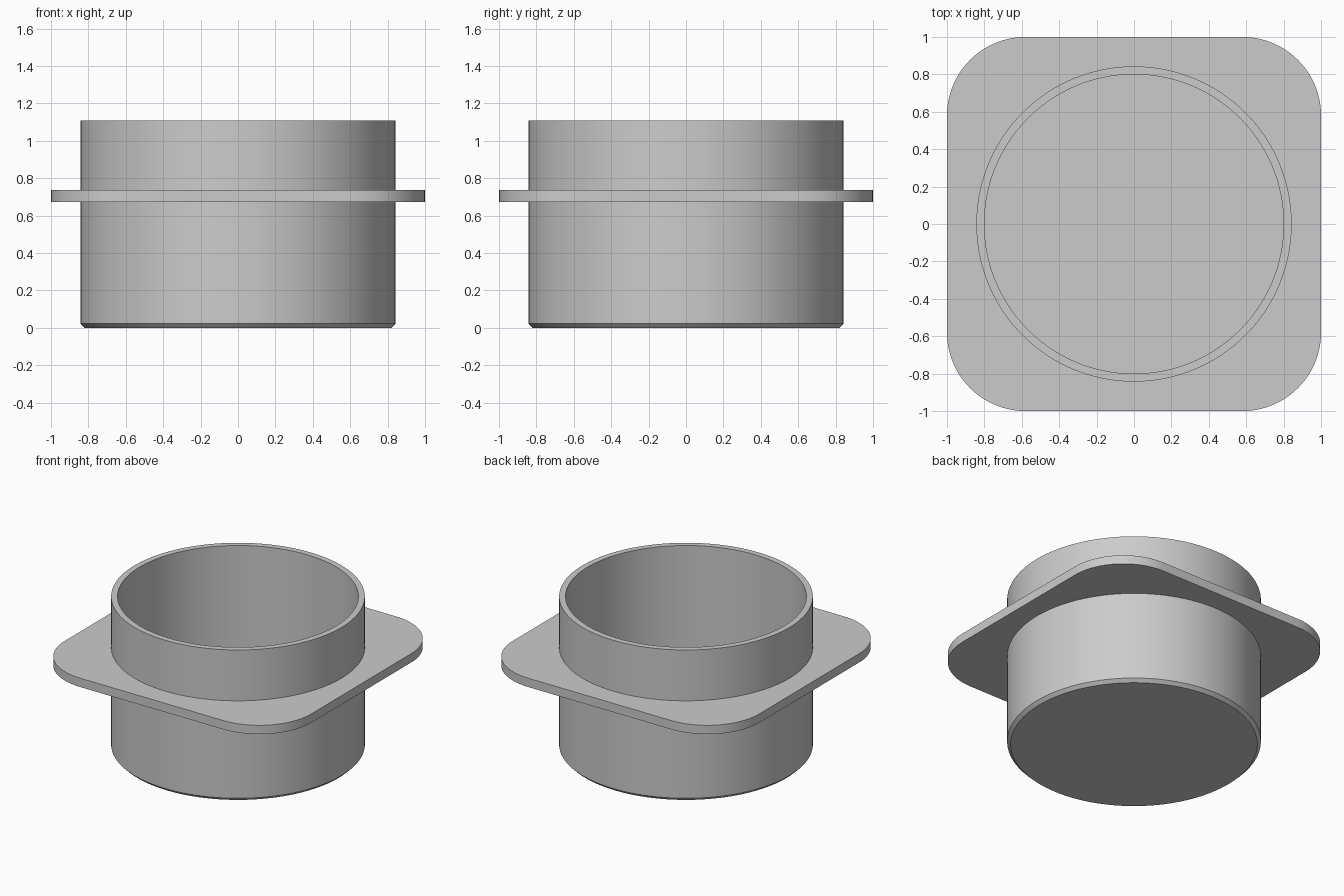
import bpy, bmesh
from math import sin, cos, pi, radians
from mathutils import Vector

cube = bpy.data.objects.get("Cube")
if cube:
    bpy.data.objects.remove(cube, do_unlink=True)

grey = bpy.data.materials.new("light grey")
grey.use_nodes = True
colour = (0.6, 0.6, 0.6, 1)
grey.diffuse_color = colour
grey.node_tree.nodes["Principled BSDF"].inputs["Base Color"].default_value = colour


def finish(name, bm):
    bmesh.ops.recalc_face_normals(bm, faces=bm.faces)
    mesh = bpy.data.meshes.new(name)
    bm.to_mesh(mesh)
    bm.free()
    mesh.materials.append(grey)
    obj = bpy.data.objects.new(name, mesh)
    bpy.context.collection.objects.link(obj)
    bpy.ops.object.select_all(action='DESELECT')
    obj.select_set(True)
    bpy.context.view_layer.objects.active = obj
    bpy.ops.object.shade_smooth_by_angle(angle=radians(30))


def skin(bm, loops, closed=False):
    """Join successive loops of vertices with quads."""
    pairs = list(zip(loops, loops[1:]))
    if closed:
        pairs.append((loops[-1], loops[0]))
    for a, b in pairs:
        for i in range(len(a)):
            j = (i + 1) % len(a)
            bm.faces.new((a[i], a[j], b[j], b[i]))


# Cup: chamfered foot, thin wall, flat rim and floor
OUTER, INNER, HEIGHT, CHAMFER, FLOOR = 0.843, 0.80, 1.11, 0.023, 0.045
SIDES = 128
profile = [(OUTER - CHAMFER, 0), (OUTER, CHAMFER), (OUTER, HEIGHT),
           (INNER, HEIGHT), (INNER, FLOOR)]
bm = bmesh.new()
rings = [[bm.verts.new((r * cos(2 * pi * i / SIDES), r * sin(2 * pi * i / SIDES), z))
          for i in range(SIDES)] for r, z in profile]
skin(bm, rings)
bm.faces.new(rings[0])
bm.faces.new(rings[-1])
finish("cup", bm)

# Flange: rounded square plate with a round hole hidden inside the cup wall
RADIUS, LOW, HIGH, STEPS, HOLE = 0.42, 0.672, 0.737, 24, 0.822
c = 1 - RADIUS
outline = []
for q in range(4):
    turn = q * pi / 2
    # straight side, then the corner arc that follows it
    pts = [(1, -c + 2 * c * i / STEPS) for i in range(STEPS)]
    pts += [(c + RADIUS * cos(a), c + RADIUS * sin(a))
            for a in (pi / 2 * i / STEPS for i in range(STEPS))]
    outline += [Vector((x * cos(turn) - y * sin(turn),
                        x * sin(turn) + y * cos(turn), 0)) for x, y in pts]
hole = [p.normalized() * HOLE for p in outline]
bm = bmesh.new()
loops = [[bm.verts.new((p.x, p.y, z)) for p in path]
         for path, z in ((outline, LOW), (outline, HIGH), (hole, HIGH), (hole, LOW))]
skin(bm, loops, closed=True)
finish("flange", bm)
